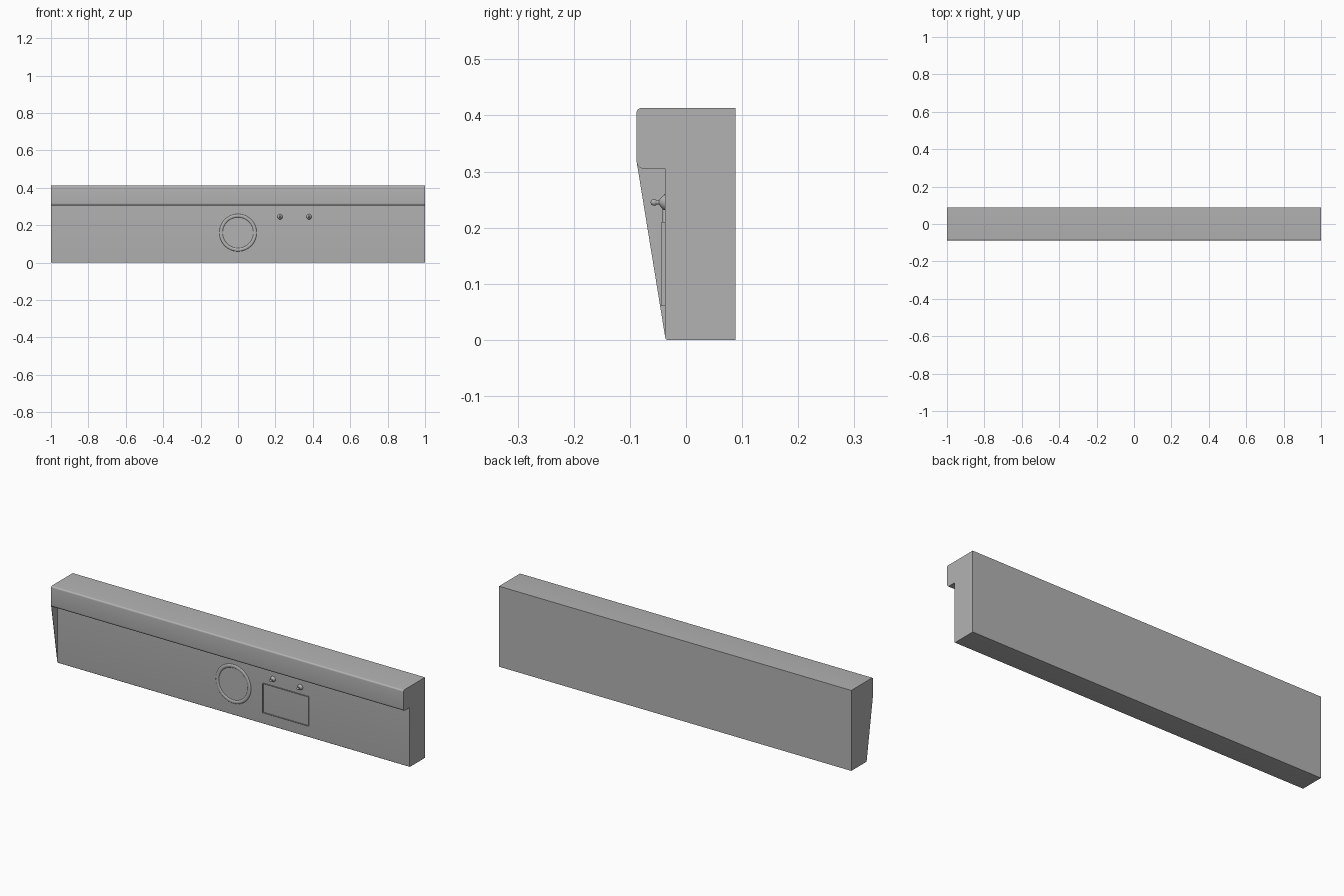
import bpy, bmesh, math
from mathutils import Vector

cube = bpy.data.objects.get("Cube")
if cube:
    bpy.data.objects.remove(cube, do_unlink=True)

grey = bpy.data.materials.new("plain grey")
grey.use_nodes = True
COLOUR = (0.45, 0.45, 0.45, 1)
grey.diffuse_color = COLOUR
grey.node_tree.nodes["Principled BSDF"].inputs["Base Color"].default_value = COLOUR

WALL = -0.037     # y of the recessed front face
FRONT = -0.088
BACK = 0.088
TOP = 0.413


def finish(name, bm, smooth=True):
    bmesh.ops.recalc_face_normals(bm, faces=bm.faces)
    mesh = bpy.data.meshes.new(name)
    bm.to_mesh(mesh)
    bm.free()
    mesh.materials.append(grey)
    ob = bpy.data.objects.new(name, mesh)
    bpy.context.collection.objects.link(ob)
    if smooth:
        bpy.ops.object.select_all(action='DESELECT')
        ob.select_set(True)
        bpy.context.view_layer.objects.active = ob
        bpy.ops.object.shade_smooth_by_angle(angle=math.radians(35))
    return ob


def corner(cy, cz, r, start, steps=6):
    """Quarter-circle points, counter-clockwise from the start angle."""
    angles = [math.radians(start + 90 * i / steps) for i in range(steps + 1)]
    return [(cy + r * math.cos(a), cz + r * math.sin(a)) for a in angles]


def extrude_x(name, profile, x0, x1):
    """Extrude a (y, z) outline along x."""
    bm = bmesh.new()
    face = bm.faces.new([bm.verts.new((x0, y, z)) for y, z in profile])
    ext = bmesh.ops.extrude_face_region(bm, geom=[face])
    moved = [v for v in ext["geom"] if isinstance(v, bmesh.types.BMVert)]
    bmesh.ops.translate(bm, verts=moved, vec=(x1 - x0, 0, 0))
    return finish(name, bm)


def lathe(name, profile, x, z, steps=48):
    """Spin (radius, height) points about an axis standing out of the front wall."""
    bm = bmesh.new()
    verts = [bm.verts.new((x + r, WALL - h, z)) for r, h in profile]
    edges = [bm.edges.new(pair) for pair in zip(verts, verts[1:])]
    bmesh.ops.spin(bm, geom=verts + edges, cent=(x, 0, z), axis=(0, 1, 0),
                   angle=math.tau, steps=steps)
    bmesh.ops.remove_doubles(bm, verts=bm.verts, dist=1e-5)
    return finish(name, bm)


# Main body: tall back with an overhanging rounded lip
body = [(BACK, 0), (BACK, TOP)]
body += corner(FRONT + 0.008, TOP - 0.008, 0.008, 90)
body += corner(FRONT + 0.013, 0.318, 0.013, 180)
body += [(WALL, 0.305)]
body += corner(WALL + 0.004, 0.004, 0.004, 180)
extrude_x("body", body, -1, 1)

# Thin tapered end plate under the lip
extrude_x("end_plate", [(FRONT, 0.318), (-0.075, 0.305), (WALL, 0.305), (WALL, 0.004)],
          -1, -0.998)

# Round dial: raised rounded rim with a flat centre
rim = [(0.1, 0)]
rim += [(0.091 + 0.009 * math.cos(a), 0.005 * math.sin(a))
        for a in (math.pi * i / 8 for i in range(1, 8))]
rim += [(0.082, 0.001), (0, 0.001)]
lathe("dial", rim, 0, 0.16, 64)

# Rectangular raised frame
bm = bmesh.new()
corners = [(0.17, 0.06), (0.43, 0.06), (0.43, 0.21), (0.17, 0.21)]
face = bm.faces.new([bm.verts.new((x, WALL, z)) for x, z in corners])
bmesh.ops.inset_individual(bm, faces=[face], thickness=0.011)
bm.faces.remove(face)
ext = bmesh.ops.extrude_face_region(bm, geom=bm.faces[:])
bmesh.ops.translate(bm, verts=[v for v in ext["geom"] if isinstance(v, bmesh.types.BMVert)],
                    vec=Vector((0, -0.007, 0)))
finish("label_frame", bm, smooth=False)

# Two small knobs: flared base, neck and ball
knob = [(0.014, 0), (0.013, 0.003), (0.008, 0.008), (0.004, 0.011), (0.004, 0.015)]
knob += [(0.006 * math.sin(a), 0.02 - 0.006 * math.cos(a))
         for a in (math.radians(45 + 15 * i) for i in range(10))]
for side, x in (("right", 0.225), ("left", 0.38)):
    lathe(side + "_knob", knob, x, 0.245, 24)
